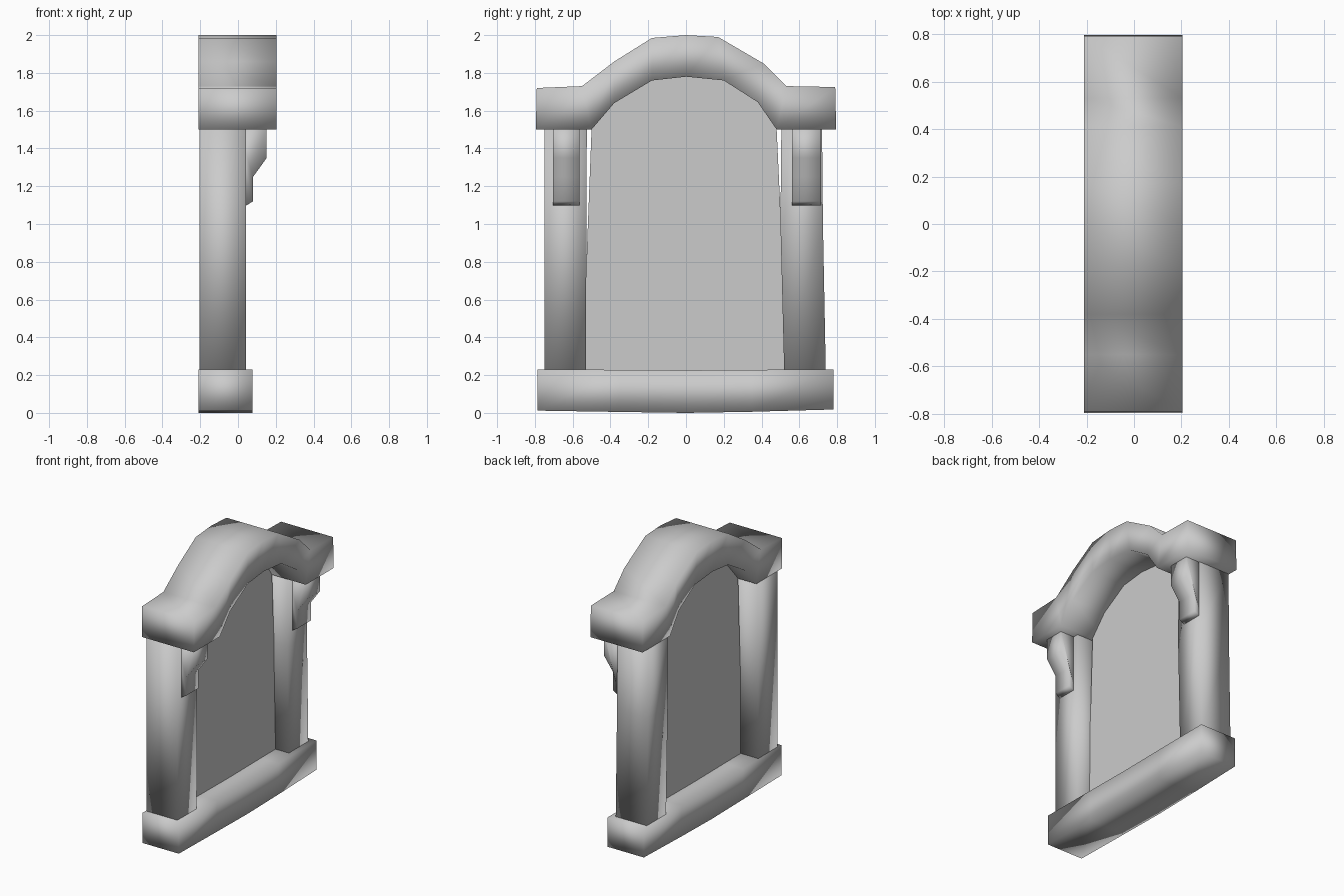
import bpy

if "Cube" in bpy.data.objects:
    bpy.data.objects.remove(bpy.data.objects["Cube"])


def make(name, verts, faces):
    mesh = bpy.data.meshes.new(name)
    mesh.from_pydata(verts, [], faces)
    obj = bpy.data.objects.new(name, mesh)
    bpy.context.collection.objects.link(obj)
    return obj


def loft(name, sections):
    """Skin matching closed sections, cap both ends, shade smooth."""
    n = len(sections[0])
    verts = [p for s in sections for p in s]
    faces = [(i * n + j, i * n + (j + 1) % n,
              (i + 1) * n + (j + 1) % n, (i + 1) * n + j)
             for i in range(len(sections) - 1) for j in range(n)]
    faces.append(tuple(reversed(range(n))))
    faces.append(tuple(range(len(verts) - n, len(verts))))
    obj = make(name, verts, faces)
    bm_fix(obj)
    obj.data.polygons.foreach_set("use_smooth", [True] * len(faces))
    return obj


def bm_fix(obj):
    import bmesh
    bm = bmesh.new()
    bm.from_mesh(obj.data)
    bmesh.ops.recalc_face_normals(bm, faces=bm.faces)
    bm.to_mesh(obj.data)
    bm.free()


def across(x0, x1, top, bottom):
    """Four-point section from a top and a bottom (y, z) point."""
    return [(x0, *bottom), (x1, *bottom), (x1, *top), (x0, *top)]


# Arched lintel with flat ends
top = [(-.79, 1.72), (-.55, 1.73), (-.38, 1.86), (-.18, 1.985), (0, 2.0),
       (.17, 1.99), (.41, 1.85), (.53, 1.73), (.79, 1.725)]
low = [(-.795, 1.5), (-.5, 1.5), (-.38, 1.64), (-.18, 1.76), (0, 1.78),
       (.2, 1.76), (.38, 1.645), (.48, 1.5), (.795, 1.5)]
loft("arched_lintel", [across(-.21, .205, t, b) for t, b in zip(top, low)])

# Sill, slightly uneven underneath
sill = [(-.785, .012, .23), (-.35, .005, .228), (0, 0, .225),
        (.35, .006, .228), (.78, .018, .23)]
loft("sill", [across(-.21, .078, (y, z1), (y, z0)) for y, z0, z1 in sill])

# Posts: (z, y0, y1) sections
posts = {"left_post": [(.22, -.75, -.53), (1.52, -.75, -.525)],
         "right_post": [(.22, .52, .74), (1.0, .5, .725), (1.52, .505, .72)]}
for name, rows in posts.items():
    loft(name, [[(-.205, a, z), (.042, a, z), (.042, b, z), (-.205, b, z)]
                for z, a, b in rows])

# Stepped brackets under the lintel
bracket = [(0, 1.51), (.152, 1.51), (.152, 1.35), (.08, 1.25), (.08, 1.12), (.03, 1.09)]
for name, a, b in (("left_bracket", -.705, -.565), ("right_bracket", .56, .715)):
    loft(name, [[(x, y, z) for x, z in bracket] for y in (a, b)])

# Flat pane filling the opening
outline = [(-.55, .2), (.54, .2), (.51, 1.52)] + low[-2:0:-1] + [(-.55, 1.52)]
outline = [p for p in outline if p not in ((.51, 1.52), (-.55, 1.52))]
make("pane", [(-.065, y, z) for y, z in outline], [tuple(range(len(outline)))])
